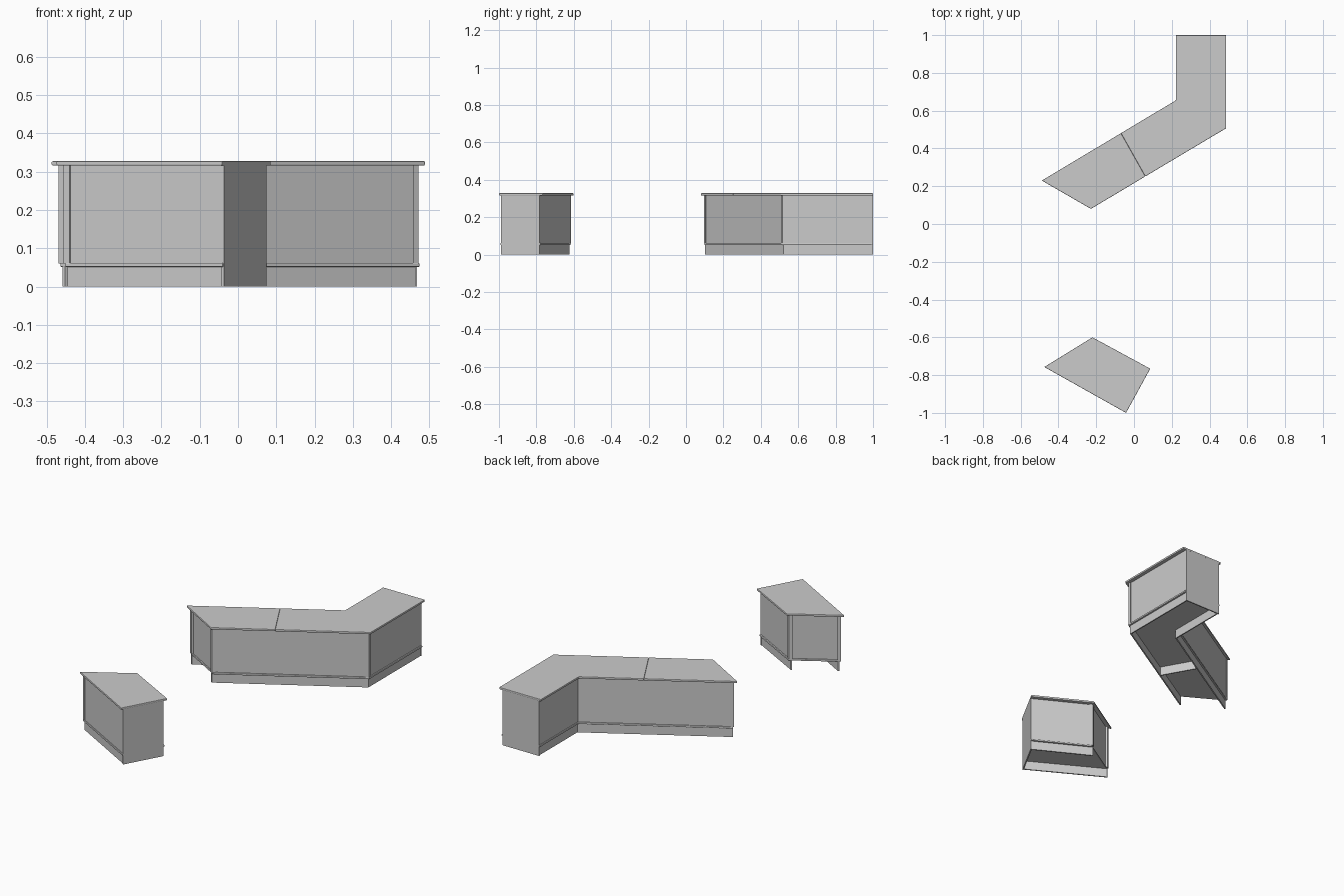
import bpy, bmesh
from mathutils import Vector

if "Cube" in bpy.data.objects:
    bpy.data.objects.remove(bpy.data.objects["Cube"])

# Plan outlines (counter-clockwise) and the kind of each edge
LONG = [(-.488, .23), (-.228, .08), (.488, .507), (.488, 1), (.222, 1), (.222, .655)]
LONG_KIND = ["end", "outer", "outer", "flush", "inner", "inner"]
SHORT = [(-.475, -.757), (-.042, -1), (.086, -.766), (-.22, -.60)]
SHORT_KIND = ["inner", "flush", "outer", "end"]

# Inset of each layer from the worktop edge
PANEL = dict(end=.022, outer=.021, inner=.012, flush=.001)
POST = dict(end=.011, outer=.016, inner=.009, flush=.001)
TRIM = dict(end=.016, outer=.014, inner=.007, flush=.002)
PLINTH = dict(end=.014, outer=.024, inner=.016, flush=.001)


def inset(poly, dists):
    n, out = len(poly), []
    pts = [Vector(p) for p in poly]
    for i in range(n):
        a = (pts[i] - pts[i - 1]).normalized()
        b = (pts[(i + 1) % n] - pts[i]).normalized()
        na, nb = Vector((-a.y, a.x)), Vector((-b.y, b.x))
        da, db = dists[i - 1], dists[i]
        det = na.x * nb.y - na.y * nb.x
        out.append(pts[i] + Vector(((da * nb.y - db * na.y) / det,
                                    (na.x * db - nb.x * da) / det)))
    return out


def prism(name, poly, z0, z1, bevel=0):
    bm = bmesh.new()
    face = bm.faces.new([bm.verts.new((p[0], p[1], z0)) for p in poly])
    top = bmesh.ops.extrude_face_region(bm, geom=[face])["geom"]
    bmesh.ops.translate(bm, vec=(0, 0, z1 - z0),
                        verts=[g for g in top if isinstance(g, bmesh.types.BMVert)])
    bmesh.ops.recalc_face_normals(bm, faces=bm.faces)
    me = bpy.data.meshes.new(name)
    bm.to_mesh(me)
    bm.free()
    ob = bpy.data.objects.new(name, me)
    bpy.context.collection.objects.link(ob)
    if bevel:
        mod = ob.modifiers.new("rounded_edge", "BEVEL")
        mod.width, mod.segments = bevel, 2
    return ob


def counter(name, poly, kinds):
    n = len(poly)
    layer = lambda d, extra=0: inset(poly, [d[k] + extra for k in kinds])
    # Cabinet body and the floor slab whose edge forms the lower trim
    panel = layer(PANEL)
    prism(name + "_body", panel, .055, .318)
    prism(name + "_lower_trim", layer(TRIM), .051, .062, .003)
    # Hollow plinth of thin boards, and end panels reaching the floor
    a = layer(PLINTH)
    b = inset(poly, [PLINTH[k] + (.007 if k in ("outer", "inner") else 0) for k in kinds])
    for i, k in enumerate(kinds):
        j = (i + 1) % n
        if k in ("outer", "inner"):
            prism(f"{name}_plinth_{i}", [a[i], a[j], b[j], b[i]], 0, .053)
        elif k == "flush":
            deep = inset(poly, [PANEL[q] + (.007 if q == "flush" else 0) for q in kinds])
            prism(name + "_end_panel", [panel[i], panel[j], deep[j], deep[i]], 0, .318)
    # Corner posts, slightly proud of the panels
    p, q = layer(POST), layer(POST, .012)
    for i in range(n):
        pair = (kinds[i - 1], kinds[i])
        if "end" in pair or pair == ("outer", "outer"):
            nxt = (p[(i + 1) % n] - p[i]).normalized() * .018
            prv = (p[i - 1] - p[i]).normalized() * .018
            prism(f"{name}_post_{i}", [p[i], p[i] + nxt, q[i], p[i] + prv], .06, .318)


counter("long_counter", LONG, LONG_KIND)
counter("short_counter", SHORT, SHORT_KIND)

# Worktops, the long one split by a seam
s0, s1 = (.06, .252), (-.069, .481)
prism("long_worktop_left", [LONG[0], LONG[1], s0, s1], .316, .328, .003)
prism("long_worktop_right", [s0] + LONG[2:] + [s1], .316, .328, .003)
prism("short_worktop", SHORT, .316, .328, .003)

# Cross board of the plinth under the seam
prism("seam_plinth_board", [(.046, .275), (.052, .278), (-.056, .468), (-.062, .465)], 0, .053)
